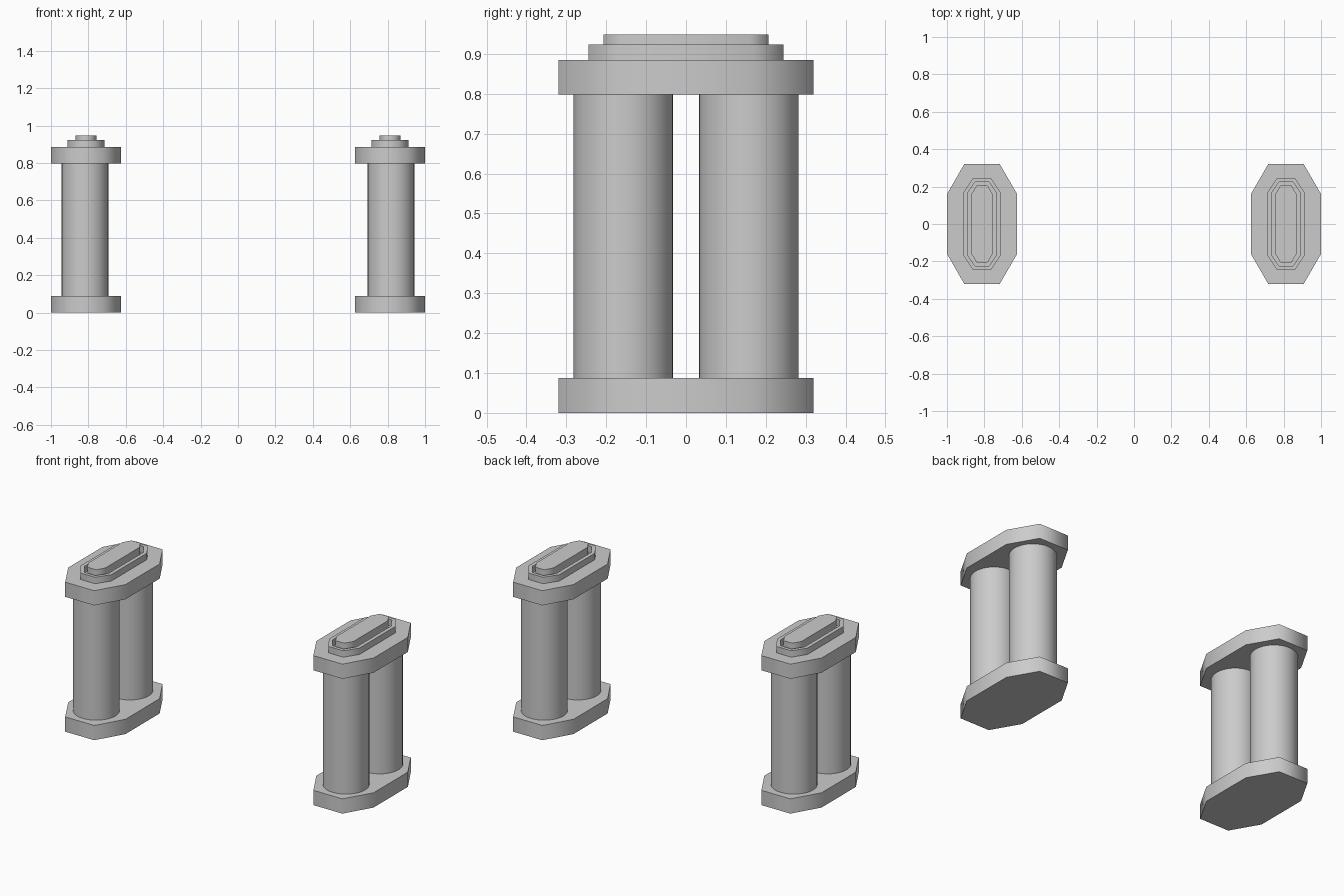
import bpy, bmesh, math

if "Cube" in bpy.data.objects:
    bpy.data.objects.remove(bpy.data.objects["Cube"])

CX = 0.8125  # distance of each pillar pair from the centre


def finish(name, bm, angle):
    bmesh.ops.recalc_face_normals(bm, faces=bm.faces)
    mesh = bpy.data.meshes.new(name)
    bm.to_mesh(mesh)
    bm.free()
    ob = bpy.data.objects.new(name, mesh)
    bpy.context.collection.objects.link(ob)
    bpy.ops.object.select_all(action='DESELECT')
    ob.select_set(True)
    bpy.context.view_layer.objects.active = ob
    bpy.ops.object.shade_smooth_by_angle(angle=math.radians(angle))
    return ob


def octagon(hx, hy, ex, sy):
    """Stretched octagon: half sizes, half end edge, half side edge."""
    return [(hx, -sy), (hx, sy), (ex, hy), (-ex, hy),
            (-hx, sy), (-hx, -sy), (-ex, -hy), (ex, -hy)]


def slab(name, cx, outer, z0, z1, inner=None):
    """Extruded outline, optionally with a hole of the same corner count."""
    bm = bmesh.new()

    def loop(pts, z):
        return [bm.verts.new((cx + x, y, z)) for x, y in pts]

    def bridge(a, b):
        for i in range(len(a)):
            j = (i + 1) % len(a)
            bm.faces.new((a[i], a[j], b[j], b[i]))

    lo, hi = loop(outer, z0), loop(outer, z1)
    bridge(lo, hi)
    if inner:
        ilo, ihi = loop(inner, z0), loop(inner, z1)
        bridge(hi, ihi)
        bridge(ihi, ilo)
        bridge(ilo, lo)
    else:
        bm.faces.new(hi)
        bm.faces.new(lo[::-1])
    return finish(name, bm, 65)


def column(name, x, y, r, z0, z1):
    bm = bmesh.new()
    bmesh.ops.create_cone(bm, cap_ends=True, segments=32, radius1=r, radius2=r,
                          depth=z1 - z0)
    bmesh.ops.translate(bm, verts=bm.verts, vec=(x, y, (z0 + z1) / 2))
    return finish(name, bm, 40)


plate = octagon(0.1875, 0.32, 0.095, 0.16)
rim_outer = octagon(0.10, 0.245, 0.048, 0.168)
rim_inner = octagon(0.078, 0.225, 0.037, 0.164)
cap = octagon(0.056, 0.207, 0.029, 0.16)

for side, s in (("left", -1), ("right", 1)):
    cx = s * CX
    # Base and top plates
    slab(f"{side}_base_plate", cx, plate, 0, 0.0875)
    slab(f"{side}_top_plate", cx, plate, 0.798, 0.885)
    # Two round columns
    for where, t in (("front", -1), ("back", 1)):
        column(f"{side}_{where}_column", s * 0.818, t * 0.157, 0.125, 0.0875, 0.798)
    # Raised rim with a groove around the central cap
    slab(f"{side}_rim", cx, rim_outer, 0.885, 0.923, rim_inner)
    slab(f"{side}_cap", cx, cap, 0.885, 0.948)
